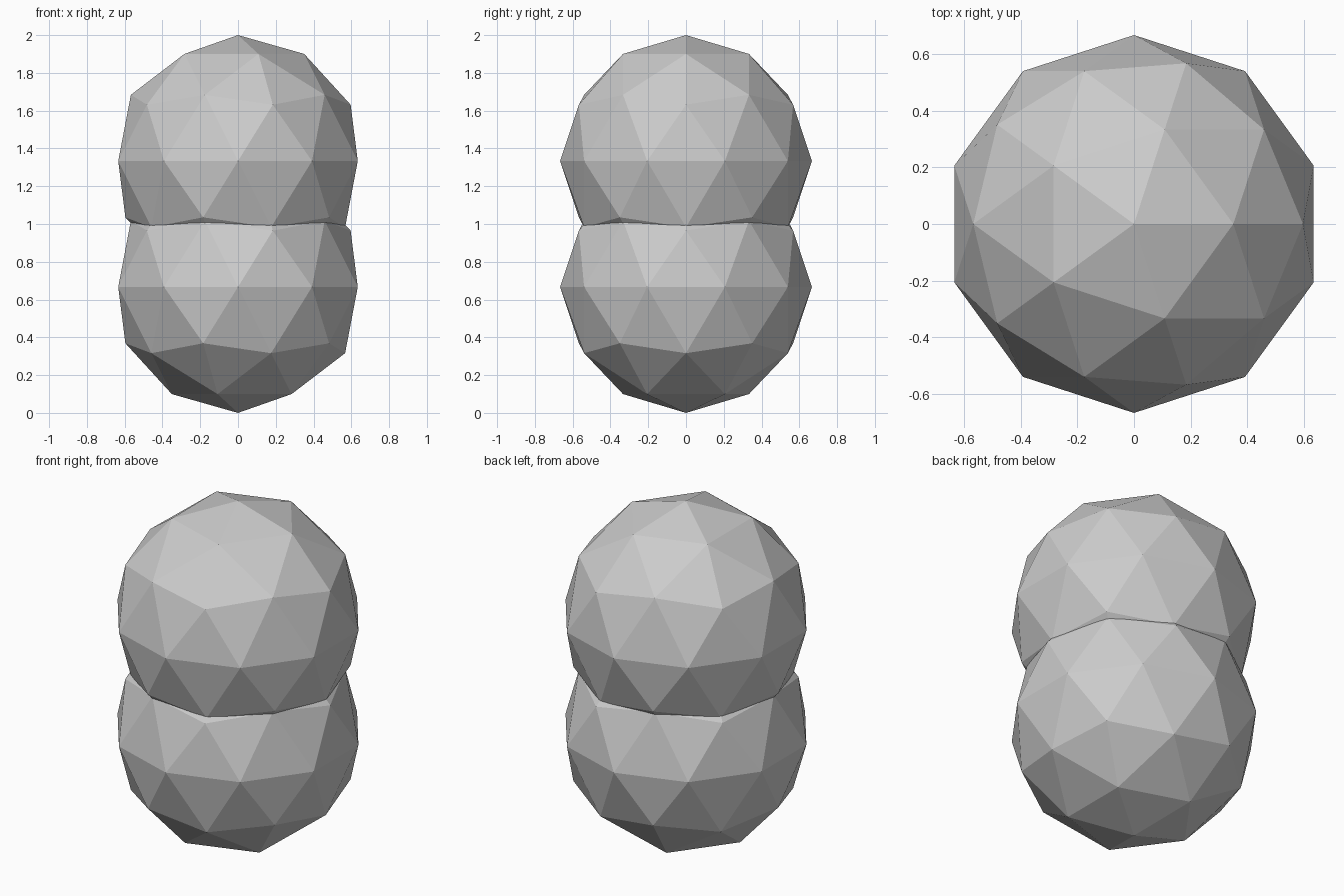
import bpy

if "Cube" in bpy.data.objects:
    bpy.data.objects.remove(bpy.data.objects["Cube"])

R = 2 / 3  # radius of both faceted balls; they overlap by half


def ball(name, z):
    bpy.ops.mesh.primitive_ico_sphere_add(subdivisions=2, radius=R, location=(0, 0, z))
    obj = bpy.context.object
    obj.name = name
    bpy.ops.object.shade_flat()
    return obj


# Two identical low-poly balls stacked, one sunk into the other
ball("lower_ball", R)
ball("upper_ball", 2 * R)
